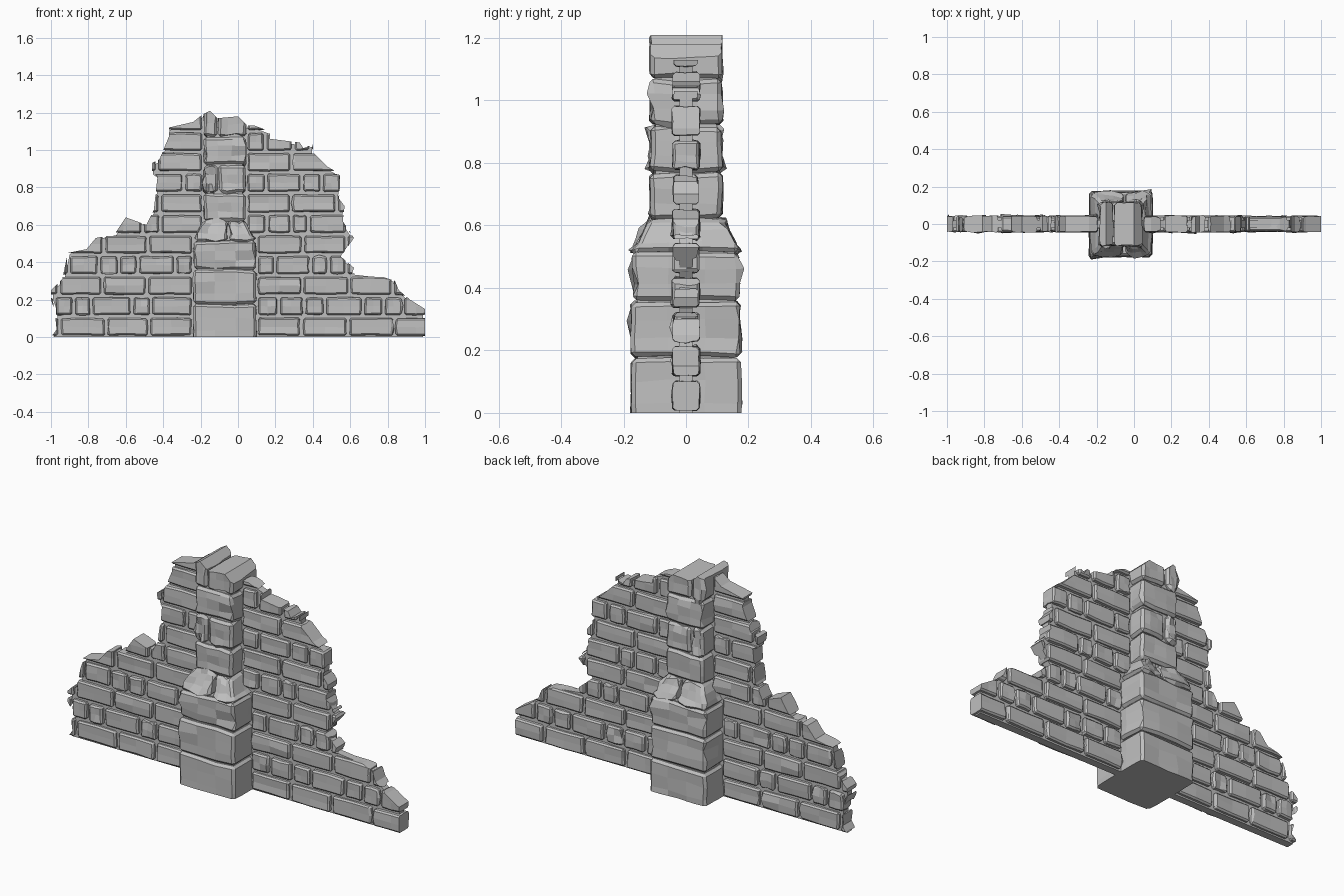
import bpy
import bmesh
import random
from mathutils import Vector

random.seed(4)
default = bpy.data.objects.get("Cube")
if default:
    bpy.data.objects.remove(default, do_unlink=True)

stone = bpy.data.materials.new("grey stone")
stone.use_nodes = True
stone.diffuse_color = (0.52, 0.52, 0.52, 1)
stone.node_tree.nodes["Principled BSDF"].inputs["Base Color"].default_value = stone.diffuse_color

COURSE = 0.11          # height of one brick course
GAP = 0.018            # mortar joint
PILLAR_X = -0.07       # centre line of the pillar

# Ruined outline of the whole wall, clockwise from the lower left
OUTLINE = [
    (-1, 0), (-0.97, 0.04), (-0.98, 0.14), (-1, 0.2), (-1, 0.25), (-0.94, 0.31),
    (-0.91, 0.45), (-0.81, 0.47), (-0.76, 0.53), (-0.66, 0.55), (-0.6, 0.64),
    (-0.49, 0.6), (-0.45, 0.68), (-0.43, 0.86), (-0.46, 0.88), (-0.46, 0.93),
    (-0.42, 0.95), (-0.37, 1.07), (-0.37, 1.12), (-0.24, 1.15), (-0.19, 1.19),
    (-0.15, 1.21), (-0.11, 1.17), (0, 1.18), (0.05, 1.13), (0.09, 1.13),
    (0.17, 1.1), (0.17, 1.06), (0.33, 1.04), (0.35, 1.01), (0.4, 1.03),
    (0.4, 0.99), (0.48, 0.91), (0.55, 0.87), (0.54, 0.74), (0.57, 0.7),
    (0.56, 0.62), (0.62, 0.53), (0.55, 0.43), (0.62, 0.37), (0.61, 0.34),
    (0.78, 0.32), (0.84, 0.3), (0.86, 0.25), (0.92, 0.2), (1, 0.15), (1, 0),
]


def add_object(name, bm):
    bmesh.ops.recalc_face_normals(bm, faces=bm.faces)
    mesh = bpy.data.meshes.new(name)
    bm.to_mesh(mesh)
    bm.free()
    mesh.materials.append(stone)
    obj = bpy.data.objects.new(name, mesh)
    bpy.context.collection.objects.link(obj)
    return obj


def outline_slab(name, half_depth, scale=1.0):
    """Extrude the ruined outline along y."""
    bm = bmesh.new()
    face = bm.faces.new([bm.verts.new((x * scale, -half_depth, z * scale)) for x, z in OUTLINE])
    out = bmesh.ops.extrude_face_region(bm, geom=[face])
    moved = [v for v in out["geom"] if isinstance(v, bmesh.types.BMVert)]
    bmesh.ops.translate(bm, verts=moved, vec=(0, 2 * half_depth, 0))
    bmesh.ops.recalc_face_normals(bm, faces=bm.faces)
    bmesh.ops.triangulate(bm, faces=bm.faces)
    return add_object(name, bm)


def rough_block(low, high, cuts, rough, bevel, taper=1.0):
    """Chipped stone: subdivided box with uneven faces and chamfered edges."""
    low, high = Vector(low), Vector(high)
    size = high - low
    bm = bmesh.new()
    bmesh.ops.create_cube(bm, size=1)
    bmesh.ops.subdivide_edges(bm, edges=bm.edges[:], cuts=cuts, use_grid_fill=True)
    for v in bm.verts:
        t = v.co.z + 0.5
        v.co = low + Vector((c + 0.5) * s for c, s in zip(v.co, size))
        shrink = 1 - (1 - taper) * t
        v.co.x = PILLAR_X + (v.co.x - PILLAR_X) * shrink
        v.co.y *= shrink
        v.co += Vector(random.uniform(-rough, rough) for _ in range(3))
    sharp = [e for e in bm.edges if e.calc_face_angle(0) > 0.6]
    bmesh.ops.bevel(bm, geom=sharp, offset=bevel, segments=1, affect="EDGES")
    return bm


def trim(obj, cutter):
    """Keep only what lies within the ruined outline."""
    mod = obj.modifiers.new("trim", "BOOLEAN")
    mod.operation = "INTERSECT"
    mod.solver = "EXACT"
    mod.object = cutter
    bpy.context.view_layer.objects.active = obj
    bpy.ops.object.modifier_apply(modifier=mod.name)


cutter = outline_slab("outline_cutter", 0.4)
cutter.hide_render = True

# Recessed mortar core of the wall
outline_slab("mortar_core", 0.021, 0.988)


# Brick lengths outward from the pillar, repeated along each course
STRETCHERS = [0.24]
PATTERNS = {
    -1: [STRETCHERS, [0.23, 0.1, 0.21, 0.1, 0.11], STRETCHERS, [0.1, 0.19, 0.1, 0.1, 0.17]],
    1: [STRETCHERS, [0.11, 0.14, 0.1, 0.2, 0.1], STRETCHERS, [0.1, 0.19, 0.1]],
}


def pillar_edge(side, z):
    half = 0.17 if z < 0.52 else 0.14 if z < 0.6 else 0.115
    return PILLAR_X + side * half


# Brick courses on both sides of the pillar
bricks = bmesh.new()
for row in range(11):
    z = row * COURSE
    for side in (-1, 1):
        pattern = PATTERNS[side][row % 4]
        start = pillar_edge(side, z + COURSE / 2)
        reach = 1.1 if row < 5 else 0.7
        index = 0
        while abs(start) < reach:
            end = start + side * (pattern[index % len(pattern)] + random.uniform(-0.01, 0.01))
            x0, x1 = sorted((start, end))
            depth = 0.042 + random.uniform(-0.003, 0.003)
            block = rough_block((x0 + GAP / 2, -depth, z + GAP / 2),
                                (x1 - GAP / 2, depth, z + COURSE - GAP / 2),
                                1, 0.003, 0.008)
            piece = bpy.data.meshes.new("piece")
            block.to_mesh(piece)
            block.free()
            bricks.from_mesh(piece)
            bpy.data.meshes.remove(piece)
            start = end
            index += 1
trim(add_object("wall_bricks", bricks), cutter)


def pillar_course(name, half_x, half_y, z0, z1, split=None, taper=1.0):
    """One pillar layer, whole or split into two stones at x = split."""
    left, right = PILLAR_X - half_x, PILLAR_X + half_x
    spans = [(left, right)] if split is None else [(left, split - 0.004), (split + 0.004, right)]
    for i, (x0, x1) in enumerate(spans):
        bm = rough_block((x0, -half_y, z0 + 0.003), (x1, half_y, z1 - 0.003),
                         2, 0.005, 0.013, taper)
        trim(add_object(f"{name}_{i + 1}", bm), cutter)


# Broad pillar base, with the lowest stone cut flat on the ground
pillar_course("base_stone_low", 0.168, 0.176, -0.04, 0.175)
pillar_course("base_stone_middle", 0.168, 0.176, 0.175, 0.36)
pillar_course("base_stone_high", 0.166, 0.17, 0.36, 0.515)

# Sloping shoulder stones
pillar_course("shoulder_stone", 0.166, 0.17, 0.51, 0.625, split=-0.05, taper=0.69)

# Narrow upper shaft, the top stones broken by the outline
pillar_course("shaft_stone_low", 0.112, 0.115, 0.62, 0.77)
pillar_course("shaft_stone_split", 0.112, 0.115, 0.77, 0.92, split=-0.107)
pillar_course("shaft_stone_high", 0.112, 0.115, 0.92, 1.07)
pillar_course("top_stone", 0.112, 0.115, 1.07, 1.28, split=-0.107)

# Solid fill behind the pillar joints
for name, half_x, half_y, z0, z1 in (("base_fill", 0.15, 0.155, 0.02, 0.52),
                                     ("shaft_fill", 0.095, 0.098, 0.5, 1.12)):
    fill = bmesh.new()
    bmesh.ops.create_cube(fill, size=1)
    for v in fill.verts:
        v.co = (PILLAR_X + v.co.x * 2 * half_x, v.co.y * 2 * half_y,
                z0 + (v.co.z + 0.5) * (z1 - z0))
    add_object(name, fill)

bpy.data.objects.remove(cutter, do_unlink=True)
